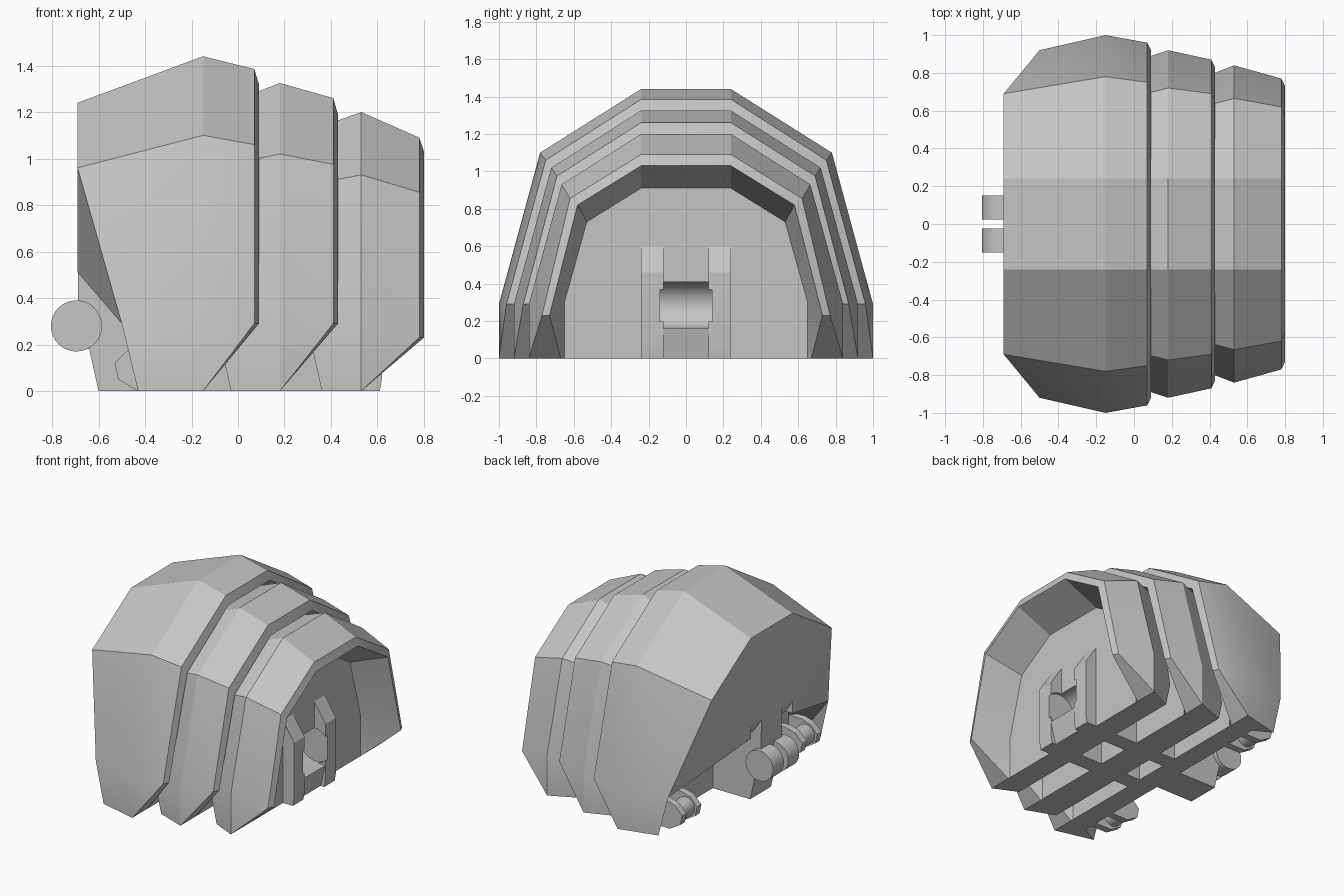
import bpy, bmesh, math
from mathutils import Matrix

if "Cube" in bpy.data.objects:
    bpy.data.objects.remove(bpy.data.objects["Cube"], do_unlink=True)

grey = bpy.data.materials.new("plain grey")
grey.use_nodes = True
grey.diffuse_color = (0.56, 0.56, 0.56, 1)
grey.node_tree.nodes["Principled BSDF"].inputs["Base Color"].default_value = (0.56, 0.56, 0.56, 1)


def shade(ob):
    bpy.ops.object.select_all(action='DESELECT')
    ob.select_set(True)
    bpy.context.view_layer.objects.active = ob
    bpy.ops.object.shade_smooth_by_angle(angle=math.radians(27))


def finish(bm, name):
    bmesh.ops.remove_doubles(bm, verts=bm.verts[:], dist=0.0005)
    bmesh.ops.recalc_face_normals(bm, faces=bm.faces[:])
    mesh = bpy.data.meshes.new(name)
    bm.to_mesh(mesh)
    bm.free()
    mesh.materials.append(grey)
    ob = bpy.data.objects.new(name, mesh)
    bpy.context.collection.objects.link(ob)
    shade(ob)
    return ob


def shell(name, stations, recess=None):
    """Skin half-sections (foot, hip, shoulder, crown) mirrored across y."""
    bm = bmesh.new()
    rings = []
    for half in stations:
        pts = half + [(x, -y, z) for x, y, z in reversed(half)]
        rings.append([bm.verts.new(p) for p in pts])
    for a, b in zip(rings, rings[1:]):
        for i in range(7):
            bm.faces.new((a[i], a[i + 1], b[i + 1], b[i]))
    first, last = rings[0], rings[-1]
    bm.faces.new(last)                                   # inner bulkhead
    kept = [rings[i] for i in (0, 1, 3, 4)]
    feet = [r[0] for r in kept] + [r[7] for r in reversed(kept)]
    if recess:                                           # end wall with a low recess
        (g, g2), (h, h2), (k, k2) = [
            (bm.verts.new((x, y, z)), bm.verts.new((x, -y, z))) for x, y, z in recess]
        foot, hip, shoulder, crown, crown2, shoulder2, hip2, foot2 = first
        bm.faces.new((shoulder, crown, crown2, shoulder2, g2, g))
        bm.faces.new((g, g2, h2, h))
        bm.faces.new((k, h, h2, k2))
        for f, p, s, a, b, c in ((foot, hip, shoulder, g, h, k),
                                 (foot2, hip2, shoulder2, g2, h2, k2)):
            bm.faces.new((p, s, a))
            bm.faces.new((p, a, b, c))
            bm.faces.new((f, p, c))
        feet += [k2, k]
    else:
        bm.faces.new(first)
    bm.faces.new(feet)                                   # flat underside
    return finish(bm, name)


def plate(name, profile, y0, y1):
    """Extrude an x-z profile from y0 to y1."""
    bm = bmesh.new()
    face = bm.faces.new([bm.verts.new((x, y0, z)) for x, z in profile])
    ext = bmesh.ops.extrude_face_region(bm, geom=[face])
    new = [v for v in ext["geom"] if isinstance(v, bmesh.types.BMVert)]
    bmesh.ops.translate(bm, vec=(0, y1 - y0, 0), verts=new)
    return finish(bm, name)


def pin(name, x, z, r, y0, y1):
    bm = bmesh.new()
    m = Matrix.Translation((x, (y0 + y1) / 2, z)) @ Matrix.Rotation(math.pi / 2, 4, 'X')
    bmesh.ops.create_cone(bm, cap_ends=True, segments=32, radius1=r, radius2=r,
                          depth=abs(y1 - y0), matrix=m)
    return finish(bm, name)


def carve(cutter, targets):
    """Subtract the cutter from each target, then discard it."""
    for ob in targets:
        mod = ob.modifiers.new("carve", 'BOOLEAN')
        mod.operation, mod.solver, mod.object = 'DIFFERENCE', 'EXACT', cutter
        bpy.context.view_layer.objects.active = ob
        bpy.ops.object.modifier_apply(modifier=mod.name)
        shade(ob)
    bpy.data.objects.remove(cutter, do_unlink=True)


# Three nested armour shells, largest to smallest
large = shell("large_shell", [
    [(-.43, .93, 0), (-.50, .92, .29), (-.69, .69, .96), (-.69, .24, 1.24)],
    [(-.15, 1.0, 0), (-.15, 1.0, .29), (-.15, .78, 1.10), (-.15, .24, 1.44)],
    [(-.15, 1.0, 0), (.07, .96, .29), (.07, .75, 1.06), (.07, .24, 1.385)],
    [(-.15, .83, 0), (.09, .92, .29), (.09, .71, 1.01), (.09, .24, 1.32)],
    [(-.15, .81, 0), (-.15, .81, .30), (-.15, .67, .95), (-.15, .24, 1.20)],
], recess=[(-.69, .24, .51), (-.30, .60, .50), (-.30, .86, 0)])

shell("middle_shell", [
    [(-.03, .84, 0), (-.06, .84, .13), (-.05, .66, .97), (-.05, .24, 1.235)],
    [(.18, .92, 0), (.18, .92, .29), (.18, .72, 1.02), (.18, .24, 1.325)],
    [(.18, .92, 0), (.41, .87, .29), (.41, .69, .975), (.41, .24, 1.26)],
    [(.18, .75, 0), (.43, .83, .29), (.43, .65, .92), (.43, .24, 1.19)],
    [(.18, .73, 0), (.18, .73, .30), (.18, .59, .84), (.18, .24, 1.07)],
])

small = shell("small_shell", [
    [(.36, .76, 0), (.325, .76, .16), (.28, .60, .88), (.28, .24, 1.11)],
    [(.53, .84, 0), (.53, .84, .29), (.53, .665, .93), (.53, .24, 1.20)],
    [(.53, .84, 0), (.78, .77, .23), (.78, .62, .855), (.78, .24, 1.09)],
    [(.53, .67, 0), (.80, .73, .23), (.80, .58, .82), (.80, .24, 1.03)],
    [(.53, .65, 0), (.53, .65, .30), (.53, .53, .73), (.53, .24, .91)],
])

# Prongs on the open end, and rails joining the three bulkheads
prong = [(.50, 0), (.50, .60), (.53, .60), (.62, .46), (.62, .06), (.61, 0)]
rail = [(-.17, 0), (-.17, .60), (.38, .60), (.38, 0)]
prongs = []
for side, s in (("left", 1), ("right", -1)):
    prongs.append(plate(f"{side}_prong", prong, .12 * s, .24 * s))
    plate(f"{side}_rail", rail, .12 * s, .24 * s)

# Sill below the socket, and the round socket itself
sill = plate("socket_sill", [(.50, 0), (.50, .16), (.62, .16), (.58, 0)], -.12, .12)
carve(pin("socket_cutter", .53, .283, .125, -.14, .14), [small, sill] + prongs)

# Slots in the closed end that receive another unit's prongs
slot = [(-.75, .30), (-.75, .60), (-.69, .60), (-.60, .46), (-.60, .30)]
for s in (1, -1):
    carve(plate("slot_cutter", slot, .12 * s, .24 * s), [large])

# Central coupling at the closed end
plate("coupling_mount",
      [(-.28, 0), (-.60, 0), (-.64, .18), (-.688, .18), (-.688, .55), (-.28, .55)], -.12, .12)
for side, s in (("left", 1), ("right", -1)):
    pin(f"coupling_{side}_pin", -.695, .28, .11, .025 * s, .15 * s)

# Side lugs: a pin held between two angular plates
lug = [(-.28, 0), (-.43, 0), (-.515, .05), (-.53, .12), (-.47, .18), (-.40, .20), (-.28, .20)]
for side, s in (("left", 1), ("right", -1)):
    plate(f"{side}_inner_lug", lug, .58 * s, .63 * s)
    plate(f"{side}_outer_lug", lug, .75 * s, .80 * s)
    pin(f"{side}_lug_pin", -.44, .10, .07, .61 * s, .77 * s)
